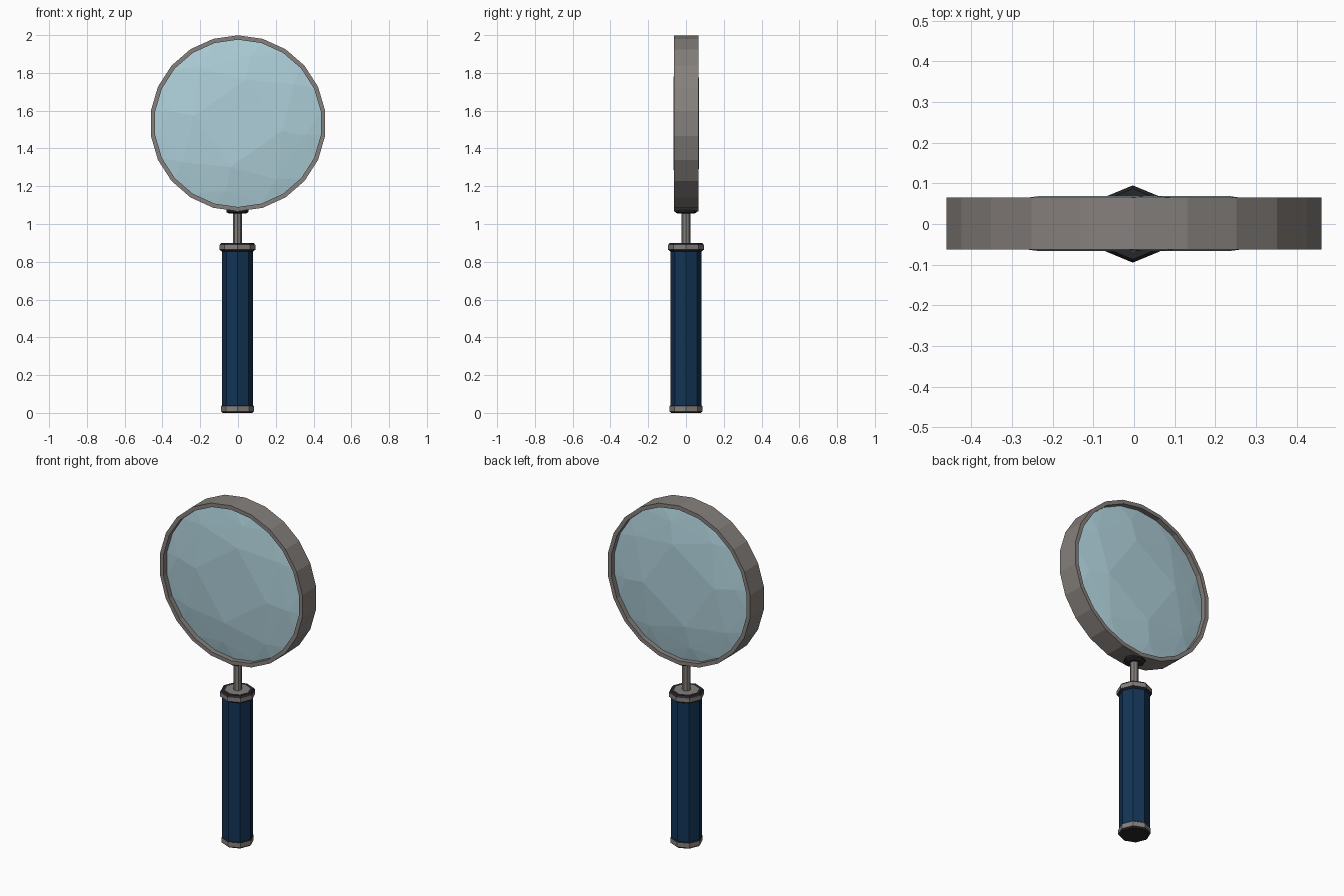
import bpy, bmesh, math
from mathutils import Vector

if "Cube" in bpy.data.objects:
    bpy.data.objects.remove(bpy.data.objects["Cube"])


def material(name, rgb):
    m = bpy.data.materials.new(name)
    m.diffuse_color = (*rgb, 1.0)
    m.use_nodes = True
    m.node_tree.nodes["Principled BSDF"].inputs["Base Color"].default_value = m.diffuse_color
    return m


METAL = material("warm grey metal", (0.235, 0.215, 0.20))
GLASS = material("pale blue glass", (0.42, 0.62, 0.69))
BLUE = material("navy grip", (0.006, 0.034, 0.09))
DARK = material("dark trim", (0.02, 0.02, 0.024))
CX = -0.003          # handle axis
RING_Z, SIDES = 1.533, 22


def finish(name, bm, mats):
    me = bpy.data.meshes.new(name)
    bmesh.ops.recalc_face_normals(bm, faces=bm.faces)
    bm.to_mesh(me)
    bm.free()
    for m in mats:
        me.materials.append(m)
    ob = bpy.data.objects.new(name, me)
    bpy.context.collection.objects.link(ob)
    return ob


def turned(name, profile, bands, mats, sides=8):
    """Closed lathe around z; bands gives the material of each profile segment, then bottom and top."""
    bm = bmesh.new()
    rings = []
    for r, z in profile:
        rings.append([bm.verts.new((CX + r * math.cos(2 * math.pi * i / sides),
                                    r * math.sin(2 * math.pi * i / sides), z))
                      for i in range(sides)])
    for k, (a, b) in enumerate(zip(rings, rings[1:])):
        for i in range(sides):
            j = (i + 1) % sides
            bm.faces.new((a[i], a[j], b[j], b[i])).material_index = bands[k]
    bm.faces.new(rings[0]).material_index = bands[-2]
    bm.faces.new(rings[-1]).material_index = bands[-1]
    return finish(name, bm, mats)


def circle(r, y, n, start=math.pi / 2):
    return [Vector((r * math.cos(start + 2 * math.pi * i / n), y,
                    RING_Z + r * math.sin(start + 2 * math.pi * i / n))) for i in range(n)]


# Handle: grip, end cap, collar, stem and mount
turned("grip", [(0.083, 0.035), (0.083, 0.87)], [0, 0, 0], [BLUE])
turned("end_cap", [(0.078, 0.0), (0.087, 0.008), (0.087, 0.036), (0.080, 0.043)],
       [1, 0, 1, 1, 0], [METAL, DARK])
turned("collar", [(0.083, 0.855), (0.095, 0.864), (0.095, 0.888), (0.087, 0.899), (0.068, 0.899)],
       [1, 0, 1, 1, 1, 0], [METAL, DARK])
turned("stem", [(0.023, 0.89), (0.023, 1.075)], [0, 0, 0], [METAL])
turned("stem_mount", [(0.045, 1.055), (0.058, 1.063), (0.058, 1.078)], [0, 0, 0, 0], [DARK])

# Rim: square-section band around the lens
bm = bmesh.new()
loops = [[bm.verts.new(p) for p in circle(r, y, SIDES)]
         for r, y in ((0.466, -0.063), (0.466, 0.065), (0.443, 0.065), (0.443, -0.063))]
for k in range(4):
    a, b = loops[k], loops[(k + 1) % 4]
    for i in range(SIDES):
        j = (i + 1) % SIDES
        bm.faces.new((a[i], a[j], b[j], b[i]))
finish("lens_rim", bm, [METAL])

# Lens: coarse faceted dome on both sides
bm = bmesh.new()
for s in (-1, 1):
    tilt = math.radians(-10)
    for r, y, n, start in ((0.235, 0.068, 4, tilt), (0.36, 0.051, 8, tilt),
                           (0.443, 0.034, SIDES, math.pi / 2)):
        for p in circle(r, s * y + 0.001, n, start):
            bm.verts.new(p)
bmesh.ops.convex_hull(bm, input=bm.verts[:])
finish("lens", bm, [GLASS])
